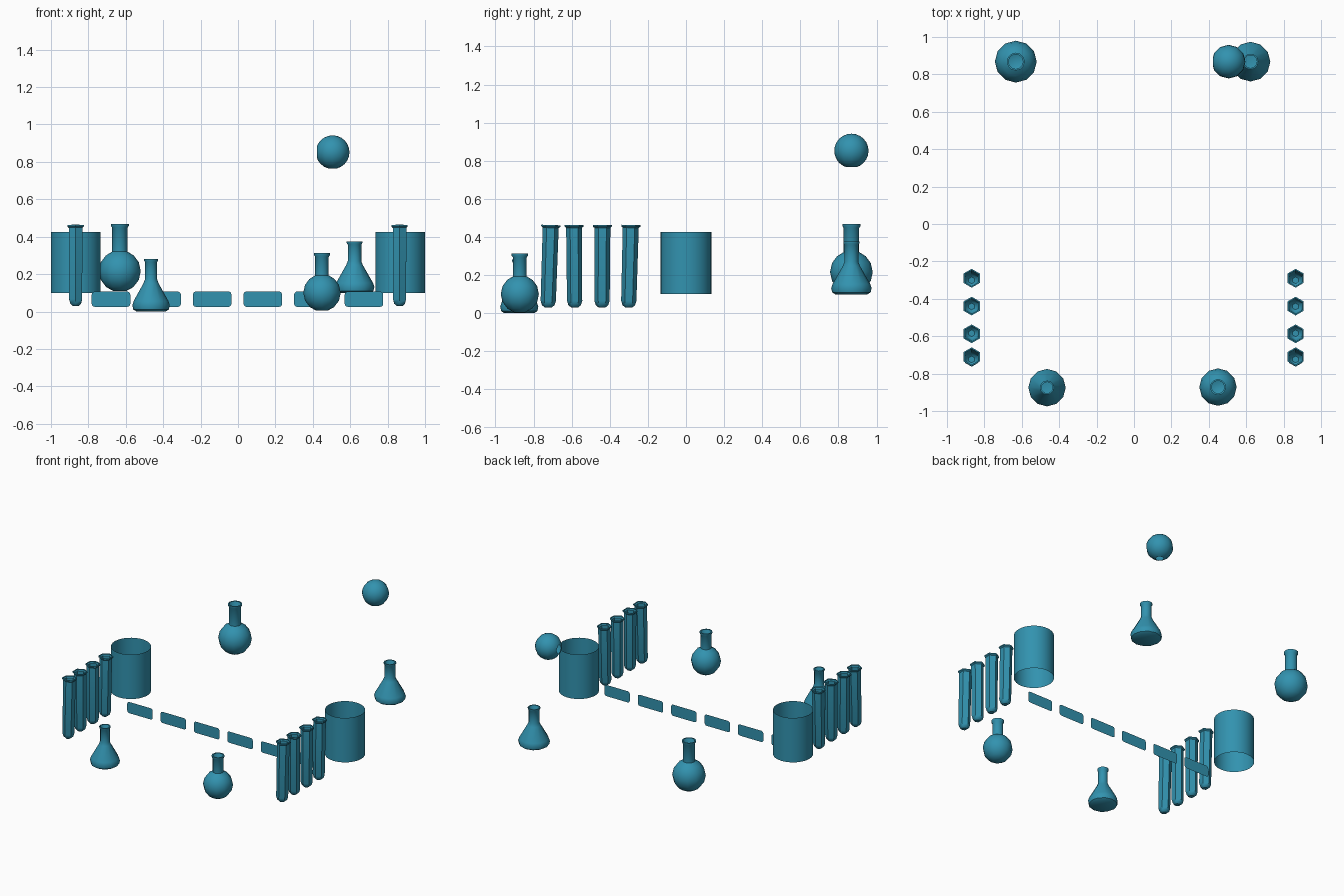
import bpy, bmesh, math
from mathutils import Vector

if "Cube" in bpy.data.objects:
    bpy.data.objects.remove(bpy.data.objects["Cube"])

teal = bpy.data.materials.new("teal")
teal.diffuse_color = (0.032, 0.29, 0.43, 1)
teal.use_nodes = True
teal.node_tree.nodes["Principled BSDF"].inputs["Base Color"].default_value = teal.diffuse_color


def finish(bm, name, loc=(0, 0, 0), rot=(0, 0, 0), smooth=True):
    me = bpy.data.meshes.new(name)
    bm.to_mesh(me)
    bm.free()
    ob = bpy.data.objects.new(name, me)
    bpy.context.collection.objects.link(ob)
    ob.location, ob.rotation_euler = loc, rot
    me.materials.append(teal)
    if smooth:
        bpy.ops.object.select_all(action='DESELECT')
        ob.select_set(True)
        bpy.context.view_layer.objects.active = ob
        bpy.ops.object.shade_smooth_by_angle(angle=math.radians(40))
    return ob


def lathe(name, profile, sides, loc, rot=(0, 0, 0), smooth=True, start=0.0, bottom=True):
    """Spin (radius, height) points around z; the top stays open."""
    bm = bmesh.new()
    rings = [[bm.verts.new((r * math.cos(start + math.tau * i / sides),
                            r * math.sin(start + math.tau * i / sides), z))
              for i in range(sides)] for r, z in profile]
    for a, b in zip(rings, rings[1:]):
        for i in range(sides):
            j = (i + 1) % sides
            bm.faces.new((a[i], a[j], b[j], b[i]))
    if bottom:
        bm.faces.new(rings[0][::-1])
    return finish(bm, name, loc, rot, smooth)


def round_flask(name, loc, r, h, neck):
    prof = [(r * math.sin(a), r - r * math.cos(a))
            for a in [math.radians(d) for d in (18, 40, 65, 90, 115, 138)]]
    prof += [(neck, r + math.sqrt(r * r - neck * neck)), (neck, h - 0.02),
             (neck + 0.007, h - 0.01), (neck + 0.007, h), (neck - 0.002, h)]
    lathe(name, prof, 12, loc)


def conical_flask(name, loc, r, h, neck):
    prof = [(r * 0.78, 0), (r * 0.95, h * 0.04), (r, h * 0.12), (r * 0.93, h * 0.2),
            (neck * 1.25, h * 0.54), (neck, h * 0.62), (neck, h - 0.017),
            (neck + 0.006, h - 0.008), (neck + 0.006, h), (neck - 0.002, h)]
    lathe(name, prof, 12, loc)


# flasks
round_flask("round_flask_back", (-0.632, 0.868, 0.104), 0.112, 0.364, 0.041)
round_flask("round_flask_front", (0.449, -0.872, 0.0), 0.1, 0.312, 0.036)
conical_flask("conical_flask_back", (0.623, 0.868, 0.098), 0.106, 0.277, 0.036)
conical_flask("conical_flask_front", (-0.465, -0.875, 0.0), 0.1, 0.281, 0.032)

# open tube drums at both sides
for side, x in (("left", -0.867), ("right", 0.867)):
    lathe("drum_" + side, [(0.133, 0.1), (0.133, 0.425)], 32, (x, 0, 0), bottom=False)

# rows of six-sided test tubes, slightly tilted
tube = [(0.018, 0.03), (0.033, 0.042), (0.04, 0.065), (0.042, 0.448),
        (0.05, 0.455), (0.05, 0.463), (0.042, 0.463)]
for side, x in (("left", -0.868), ("right", 0.864)):
    for n, (y, lean) in enumerate([(-0.29, 0.012), (-0.439, 0.002), (-0.587, -0.003), (-0.71, 0.015)]):
        lathe(f"test_tube_{side}_{n + 1}", tube, 6, (x, y - lean, 0),
              (-lean / 0.45, 0, 0), start=math.pi / 6)

# floating bulb with an opening on its left and a small one below
bm = bmesh.new()
bmesh.ops.create_uvsphere(bm, u_segments=12, v_segments=12, radius=0.09)
for d, cut in ((Vector((-1, 0, 0)), 0.083), (Vector((0, 0, -1)), 0.086)):
    bmesh.ops.bisect_plane(bm, geom=bm.verts[:] + bm.edges[:] + bm.faces[:],
                           plane_co=d * cut, plane_no=d, clear_outer=True)
finish(bm, "bulb", (0.506, 0.868, 0.852))

# row of thin rounded plates
W, H, R = 0.103, 0.041, 0.016
for n in range(6):
    bm = bmesh.new()
    ring = []
    for sx, sz, a0 in ((1, 1, 0), (-1, 1, 90), (-1, -1, 180), (1, -1, 270)):
        for k in range(4):
            a = math.radians(a0 + 30 * k)
            ring.append(bm.verts.new((sx * (W - R) + R * math.cos(a), 0,
                                      sz * (H - R) + R * math.sin(a))))
    bm.faces.new(ring)
    bmesh.ops.reverse_faces(bm, faces=bm.faces[:])
    for f in bm.faces:
        f.normal_update()
        if f.normal.y > 0:
            f.normal_flip()
    finish(bm, f"plate_{n + 1}", (-0.679 + 0.2705 * n, -0.165, 0.066), smooth=False)
